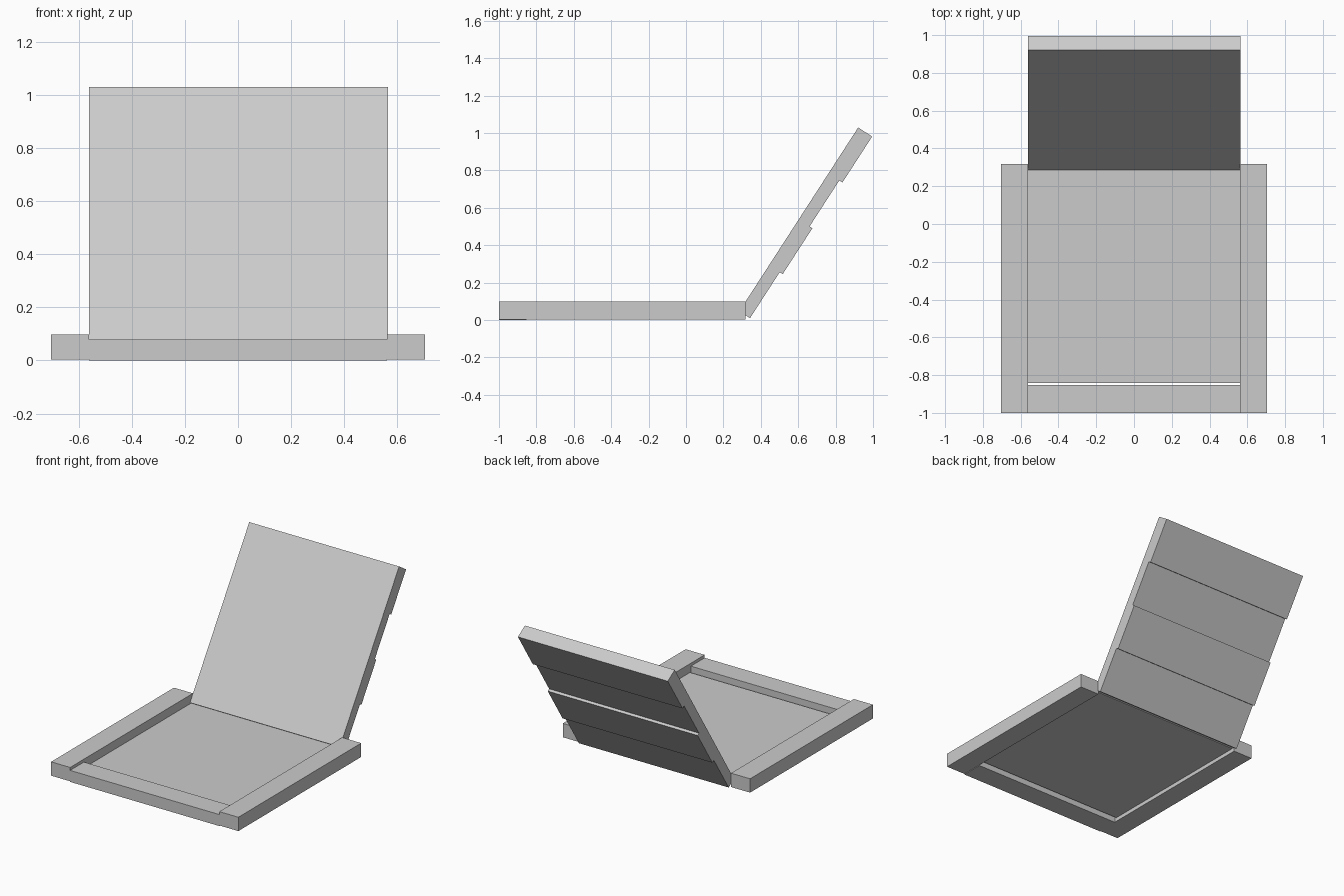
import bpy
import math
from mathutils import Vector

if "Cube" in bpy.data.objects:
    bpy.data.objects.remove(bpy.data.objects["Cube"])


def prism(name, profile, x0, x1):
    """Extrude a (y, z) profile along x."""
    n = len(profile)
    verts = [(x, y, z) for x in (x0, x1) for y, z in profile]
    faces = [tuple(range(n))[::-1], tuple(range(n, 2 * n))]
    faces += [(i, (i + 1) % n, n + (i + 1) % n, n + i) for i in range(n)]
    mesh = bpy.data.meshes.new(name)
    mesh.from_pydata(verts, [], faces)
    obj = bpy.data.objects.new(name, mesh)
    bpy.context.collection.objects.link(obj)
    # consistent outward normals
    import bmesh
    bm = bmesh.new()
    bm.from_mesh(mesh)
    bmesh.ops.recalc_face_normals(bm, faces=bm.faces)
    bm.to_mesh(mesh)
    bm.free()
    return obj


def box(name, x, y, z):
    profile = [(y[0], z[0]), (y[1], z[0]), (y[1], z[1]), (y[0], z[1])]
    return prism(name, profile, *x)


# Seat frame: two side rails and a slightly lower front rail
for side, x in (("left", (-0.703, -0.56)), ("right", (0.56, 0.703))):
    box(side + "_side_rail", x, (-1.0, 0.317), (0.004, 0.098))
box("front_rail", (-0.56, 0.56), (-1.0, -0.852), (0.0, 0.078))

# Thin seat panel recessed in the frame
box("seat_panel", (-0.56, 0.56), (-0.842, 0.30), (0.03, 0.039))

# Reclined backrest: flat front, four slats of alternating thickness behind
angle = math.radians(57.1)
along = Vector((math.cos(angle), math.sin(angle)))
behind = Vector((math.sin(angle), -math.cos(angle)))
start = Vector((0.285, 0.047))
slat = 1.17 / 4
profile = [start]
for i, depth in enumerate((0.068, 0.087, 0.069, 0.089)):
    for s in (i, i + 1):
        profile.append(start + along * s * slat + behind * depth)
profile.append(start + along * 4 * slat)
prism("slatted_backrest", [tuple(p) for p in profile], -0.56, 0.565)
